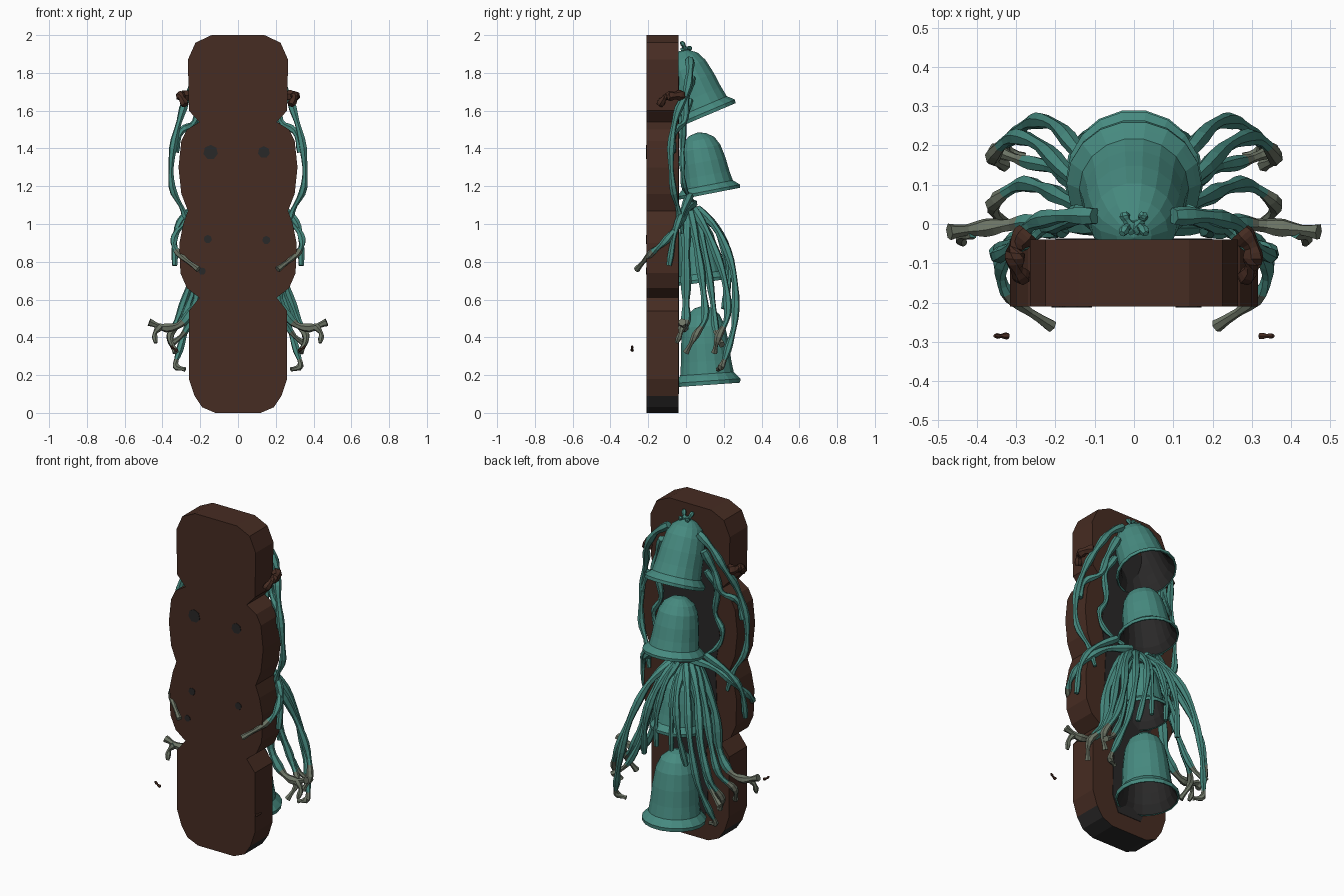
import bpy, bmesh, math
from mathutils import Vector, Matrix


def material(name, rgb):
    m = bpy.data.materials.new(name)
    m.diffuse_color = (*rgb, 1)
    return m


BROWN = material("dark brown wood", (0.062, 0.025, 0.016))
TEAL = material("verdigris teal", (0.062, 0.255, 0.215))
GREY = material("grey green", (0.150, 0.175, 0.130))
BLACK = material("charcoal", (0.022, 0.021, 0.021))


def finish(bm, name, mats):
    bmesh.ops.recalc_face_normals(bm, faces=bm.faces)
    me = bpy.data.meshes.new(name)
    bm.to_mesh(me)
    bm.free()
    ob = bpy.data.objects.new(name, me)
    bpy.context.collection.objects.link(ob)
    for m in mats:
        me.materials.append(m)
    return ob


def slab(name, half, y0, y1, mats):
    """Mirror a half outline (x, z) and extrude it along y."""
    bm = bmesh.new()
    pts = half + [(-x, z) for x, z in reversed(half)]
    f = bm.faces.new([bm.verts.new((x, y0, z)) for x, z in pts])
    ext = bmesh.ops.extrude_face_region(bm, geom=[f])
    bmesh.ops.translate(bm, vec=(0, y1 - y0, 0),
                        verts=[v for v in ext["geom"] if isinstance(v, bmesh.types.BMVert)])
    return finish(bm, name, mats)


def bell(name, y, z, radius, height, tilt):
    """Turned hollow bell with a lip; the inner wall is charcoal."""
    outer = [(0.98, 0), (1, 0.05), (0.92, 0.09), (0.81, 0.14), (0.76, 0.3), (0.72, 0.52),
             (0.64, 0.74), (0.5, 0.88), (0.26, 0.97), (0.001, 1)]
    inner = [(0.93, 0.005), (0.78, 0.12), (0.71, 0.28), (0.67, 0.5),
             (0.58, 0.7), (0.4, 0.85), (0.001, 0.93)]
    prof = outer[::-1] + inner
    n = 18
    bm = bmesh.new()
    rings = [[bm.verts.new((r * radius * math.cos(2 * math.pi * i / n),
                            r * radius * math.sin(2 * math.pi * i / n), h * height))
              for i in range(n)] for r, h in prof]
    for k in range(len(rings) - 1):
        for i in range(n):
            j = (i + 1) % n
            f = bm.faces.new((rings[k][i], rings[k][j], rings[k + 1][j], rings[k + 1][i]))
            f.material_index = 1 if k >= len(outer) else 0
    bm.faces.new(rings[0])
    bm.faces.new(rings[-1]).material_index = 1
    ob = finish(bm, name, [TEAL, BLACK])
    ob.matrix_world = Matrix.Translation((0, y, z)) @ Matrix.Rotation(math.radians(tilt), 4, 'X')


def smooth_path(pts, steps=4):
    p = [Vector(q) for q in pts]
    p = [2 * p[0] - p[1]] + p + [2 * p[-1] - p[-2]]
    out = []
    for a, b, c, d in zip(p, p[1:], p[2:], p[3:]):
        for s in range(steps):
            t = s / steps
            out.append(0.5 * (2 * b + (c - a) * t + (2 * a - 5 * b + 4 * c - d) * t * t
                              + (3 * b - a - 3 * c + d) * t ** 3))
    return out + [p[-2]]


def tube(bm, pts, r, tip=1.0):
    """Six-sided root; faces beyond the fraction 'tip' get the second material."""
    path = smooth_path(pts)
    rings = []
    for i, c in enumerate(path):
        t = (path[min(i + 1, len(path) - 1)] - path[max(i - 1, 0)]).normalized()
        u = t.cross(Vector((0.3, 1, 0.2))).normalized()
        w = t.cross(u)
        f = i / (len(path) - 1)
        rr = r * (1.15 - 0.4 * f + 0.2 * math.sin(i * 1.3))
        rings.append([bm.verts.new(c + rr * (u * math.cos(k * math.pi / 3) + w * math.sin(k * math.pi / 3)))
                      for k in range(6)])
    for i in range(len(rings) - 1):
        for k in range(6):
            j = (k + 1) % 6
            f = bm.faces.new((rings[i][k], rings[i][j], rings[i + 1][j], rings[i + 1][k]))
            f.material_index = int(i / (len(rings) - 1) >= tip)
    bm.faces.new(rings[0])
    bm.faces.new(rings[-1]).material_index = int(tip < 1)


def roots(name, specs, mats):
    for side, s in (("right", 1), ("left", -1)):
        bm = bmesh.new()
        for pts, r, tip in specs:
            tube(bm, [(s * x, y, z) for x, y, z in pts], r, tip)
        finish(bm, f"{side}_{name}", mats)


# Backing board with pinched outline; the lowest edge is charcoal
outline = [(0.12, 0), (0.19, 0.03), (0.23, 0.09), (0.26, 0.18), (0.26, 0.54), (0.205, 0.61),
           (0.27, 0.66), (0.305, 0.74), (0.31, 0.9), (0.29, 1.0), (0.265, 1.07), (0.3, 1.16),
           (0.315, 1.3), (0.30, 1.44), (0.27, 1.5), (0.205, 1.54), (0.26, 1.6), (0.265, 1.87),
           (0.225, 1.96), (0.14, 2.0)]
board = slab("board", outline, -0.21, -0.04, [BROWN, BLACK])
for f in board.data.polygons:
    if abs(f.normal.y) < 0.5 and f.center.z < 0.08:
        f.material_index = 1

# Charcoal stain down the back, behind the bells
slab("back_stain", [(0.08, 0.1), (0.12, 0.2), (0.11, 0.55), (0.16, 0.72), (0.18, 0.85), (0.17, 1.07),
                    (0.2, 1.25), (0.16, 1.54), (0.15, 1.7), (0.1, 1.78)], -0.041, -0.037, [BLACK])

# Dark spots on the front
for i, (x, z, r) in enumerate([(-0.145, 1.38, 0.039), (0.137, 1.38, 0.032),
                               (-0.16, 0.92, 0.022), (0.15, 0.915, 0.022), (-0.19, 0.75, 0.02)]):
    bm = bmesh.new()
    bmesh.ops.create_cone(bm, cap_ends=True, segments=7, radius1=r, radius2=r, depth=0.006,
                          matrix=Matrix.Translation((x, -0.21, z)) @ Matrix.Rotation(math.pi / 2, 4, 'X'))
    finish(bm, f"front_spot_{i + 1}", [BLACK])

# Four bells, top to bottom
bell("bell_1", 0.11, 1.575, 0.172, 0.37, 23)
bell("bell_2", 0.122, 1.16, 0.172, 0.33, 11)
bell("bell_3", 0.085, 0.69, 0.15, 0.34, 8)
bell("bell_4", 0.115, 0.148, 0.178, 0.42, 4)

# Knot on the top bell
roots("top_knot", [([(0, 0.0, 1.9), (0.02, -0.01, 1.94), (0.03, -0.025, 1.965)], 0.013, 1),
                   ([(0, -0.02, 1.92), (0.02, 0.01, 1.93), (0.025, 0.03, 1.93)], 0.013, 1)], [TEAL])

# Roots along the board edges
roots("edge_roots", [
    ([(0.10, 0.02, 1.87), (0.19, 0.02, 1.8), (0.26, 0.0, 1.69), (0.30, -0.05, 1.58),
      (0.345, -0.08, 1.4), (0.35, -0.07, 1.2), (0.29, -0.04, 1.07), (0.26, -0.02, 0.95)], 0.019, 1),
    ([(0.14, 0.03, 1.78), (0.19, 0.0, 1.66), (0.23, -0.01, 1.54), (0.30, -0.06, 1.49),
      (0.33, -0.07, 1.38)], 0.019, 1),
    ([(0.15, 0.02, 1.66), (0.2, -0.01, 1.55), (0.18, -0.02, 1.4), (0.23, -0.02, 1.3),
      (0.2, -0.01, 1.2), (0.1, 0.03, 1.12)], 0.016, 1),
    ([(0.14, 0.02, 1.15), (0.27, -0.02, 1.06), (0.33, -0.06, 0.95), (0.335, -0.09, 0.78)], 0.018, 1),
    ([(0.05, 0.04, 1.11), (0.2, 0.0, 1.07), (0.31, -0.05, 0.98), (0.34, -0.12, 0.9),
      (0.31, -0.19, 0.84), (0.21, -0.26, 0.76)], 0.019, 0.72)], [TEAL, GREY])

# Root fan hanging from the second bell, with grey tips
roots("hanging_roots", [
    ([(0.04, 0.06, 1.08), (0.13, 0.17, 0.96), (0.2, 0.25, 0.75), (0.26, 0.26, 0.5),
      (0.31, 0.22, 0.33), (0.33, 0.19, 0.25), (0.28, 0.17, 0.23)], 0.019, 0.72),
    ([(0.06, 0.04, 1.08), (0.16, 0.12, 0.94), (0.24, 0.2, 0.72), (0.31, 0.22, 0.52),
      (0.36, 0.17, 0.4), (0.33, 0.15, 0.32)], 0.02, 0.7),
    ([(0.08, 0.02, 1.07), (0.17, 0.06, 0.87), (0.23, 0.09, 0.66), (0.29, 0.1, 0.5),
      (0.36, 0.05, 0.41), (0.33, 0.0, 0.32)], 0.02, 0.66),
    ([(0.08, 0.0, 1.06), (0.19, 0.0, 0.82), (0.22, 0.0, 0.6), (0.29, 0.0, 0.48),
      (0.38, -0.01, 0.45), (0.47, -0.02, 0.48)], 0.024, 0.6),
    ([(0.41, -0.02, 0.46), (0.44, -0.03, 0.42), (0.435, -0.05, 0.37)], 0.015, 0),
    ([(0.06, 0.05, 1.07), (0.15, 0.1, 0.85), (0.2, 0.14, 0.6), (0.28, 0.16, 0.43),
      (0.36, 0.19, 0.36)], 0.019, 0.75),
    ([(0.03, 0.07, 1.07), (0.07, 0.19, 0.94), (0.11, 0.23, 0.75), (0.14, 0.2, 0.55)], 0.019, 1),
    ([(0.02, 0.05, 1.07), (0.03, 0.16, 0.98), (0.05, 0.21, 0.8), (0.05, 0.21, 0.62)], 0.016, 1),
], [TEAL, GREY])

# Brown hooks near the top and small loose chips
roots("side_hook", [([(0.27, -0.02, 1.68), (0.3, -0.06, 1.68), (0.3, -0.11, 1.67),
                      (0.28, -0.14, 1.63)], 0.024, 1)], [BROWN])
roots("loose_chip", [([(0.32, -0.285, 0.33), (0.34, -0.285, 0.34), (0.355, -0.285, 0.355)], 0.007, 1)], [BROWN])
